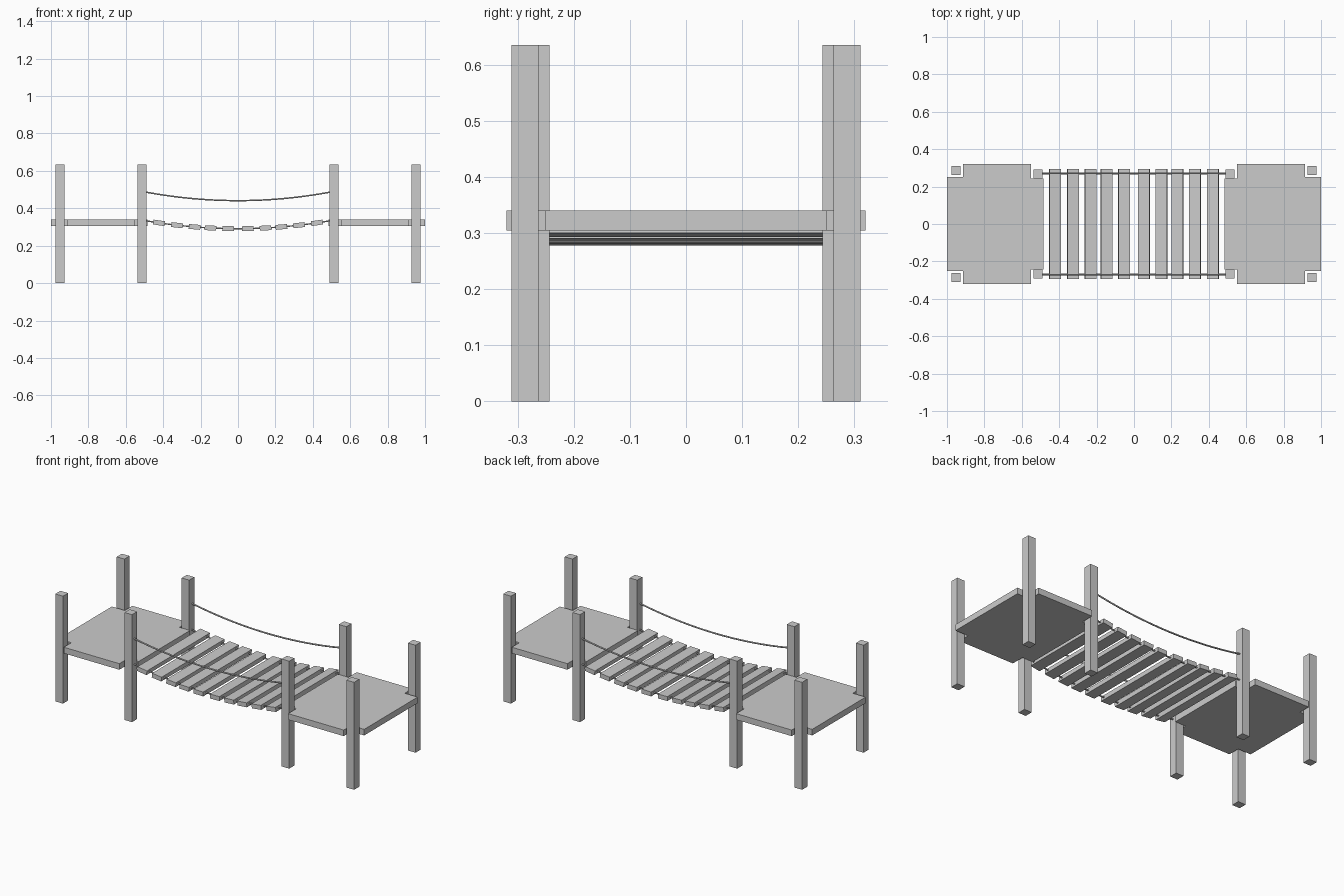
import bpy, bmesh, math
from mathutils import Matrix

if "Cube" in bpy.data.objects:
    bpy.data.objects.remove(bpy.data.objects["Cube"])


def finish(name, bm):
    bmesh.ops.recalc_face_normals(bm, faces=bm.faces[:])
    mesh = bpy.data.meshes.new(name)
    bm.to_mesh(mesh)
    bm.free()
    obj = bpy.data.objects.new(name, mesh)
    bpy.context.collection.objects.link(obj)
    return obj


def box(name, center, size, tilt=0.0):
    bm = bmesh.new()
    m = (Matrix.Translation(center) @ Matrix.Rotation(tilt, 4, 'Y')
         @ Matrix.Diagonal((*size, 1)))
    bmesh.ops.create_cube(bm, size=1, matrix=m)
    return finish(name, bm)


def rope(name, y, half, low, rise, radius):
    curve = bpy.data.curves.new(name, 'CURVE')
    curve.dimensions = '3D'
    curve.bevel_depth = radius
    curve.bevel_resolution = 1
    curve.use_fill_caps = True
    steps = 16
    spline = curve.splines.new('POLY')
    spline.points.add(steps)
    for i, p in enumerate(spline.points):
        t = 2 * i / steps - 1
        p.co = (half * t, y, low + rise * t * t, 1)
    obj = bpy.data.objects.new(name, curve)
    bpy.context.collection.objects.link(obj)


# Platforms with corners notched around the posts
half_outline = [(0.483, 0.242), (0.552, 0.242), (0.552, 0.32),
                (0.915, 0.32), (0.915, 0.25), (1.0, 0.25)]
outline = half_outline + [(x, -y) for x, y in reversed(half_outline)]
for side, label in ((-1, "left"), (1, "right")):
    bm = bmesh.new()
    face = bm.faces.new([bm.verts.new((side * x, y, 0.304)) for x, y in outline])
    ext = bmesh.ops.extrude_face_region(bm, geom=[face], use_keep_orig=True)
    for v in ext["geom"]:
        if isinstance(v, bmesh.types.BMVert):
            v.co.z = 0.34
    finish(label + "_platform", bm)

    # Posts at the four corners of each platform
    for ys, end in ((-1, "front"), (1, "back")):
        box(f"{label}_{end}_outer_post", (side * 0.952, ys * 0.287, 0.3175),
            (0.05, 0.048, 0.635))
        box(f"{label}_{end}_inner_post", (side * 0.514, ys * 0.267, 0.3175),
            (0.049, 0.048, 0.635))

# Planks following the sag of the bridge
LOW, SAG, HALF = 0.291, 0.042, 0.49
for s in (-1, 1):
    for i, x in enumerate((0.053, 0.147, 0.232, 0.326, 0.422)):
        x *= s
        k = SAG / HALF ** 2
        box(f"plank_{'left' if s < 0 else 'right'}_{i + 1}", (x, 0, LOW + k * x * x),
            (0.062, 0.588, 0.026), -math.atan(2 * k * x))

# Ropes carrying the planks and hand ropes
for ys, end in ((-1, "front"), (1, "back")):
    rope(end + "_deck_rope", ys * 0.268, HALF, LOW, SAG, 0.004)
    rope(end + "_hand_rope", ys * 0.271, HALF, 0.441, 0.045, 0.0045)
